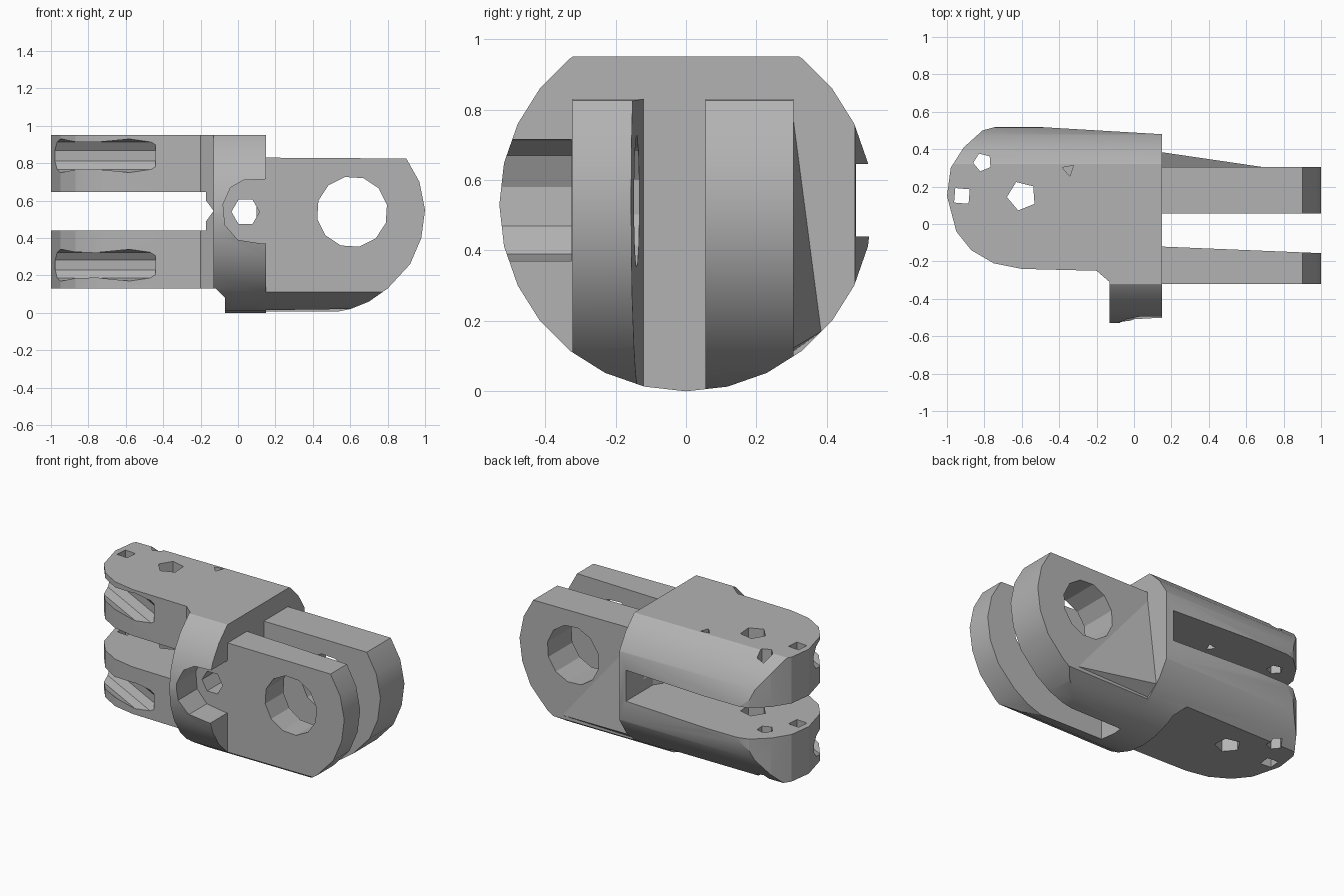
import bpy, bmesh, math
from mathutils import Matrix, Vector

cube = bpy.data.objects.get("Cube")
if cube:
    bpy.data.objects.remove(cube, do_unlink=True)

grey = bpy.data.materials.new("plain grey")
grey.use_nodes = True
grey.diffuse_color = (0.45, 0.45, 0.45, 1)
grey.node_tree.nodes["Principled BSDF"].inputs["Base Color"].default_value = grey.diffuse_color


def add_object(name, bm):
    bmesh.ops.recalc_face_normals(bm, faces=bm.faces)
    mesh = bpy.data.meshes.new(name)
    bm.to_mesh(mesh)
    bm.free()
    mesh.materials.append(grey)
    obj = bpy.data.objects.new(name, mesh)
    bpy.context.collection.objects.link(obj)
    return obj


def prism(name, pts, axis, lo, hi):
    """Extrude a 2D outline along the given axis."""
    def place(p, d):
        return {"x": (d, *p), "y": (p[0], d, p[1]), "z": (*p, d)}[axis]
    bm = bmesh.new()
    rings = [[bm.verts.new(place(p, d)) for p in pts] for d in (lo, hi)]
    for ring in rings:
        bm.faces.new(ring)
    a, b = rings
    for i in range(len(pts)):
        j = (i + 1) % len(pts)
        bm.faces.new((a[i], a[j], b[j], b[i]))
    return add_object(name, bm)


def circle(cx, cy, r, sides, turn=0.0):
    return [(cx + r * math.cos(turn + math.tau * i / sides),
             cy + r * math.sin(turn + math.tau * i / sides)) for i in range(sides)]


def combine(obj, tool, operation="DIFFERENCE"):
    mod = obj.modifiers.new("shape", "BOOLEAN")
    mod.operation = operation
    mod.solver = "EXACT"
    mod.object = tool
    bpy.context.view_layer.objects.active = obj
    bpy.ops.object.modifier_apply(modifier=mod.name)
    bpy.data.objects.remove(tool, do_unlink=True)


def round_clip(obj):
    combine(obj, prism("barrel", circle(0, 0.53, 0.53, 28), "x", -1.2, 1.2), "INTERSECT")


# Body: plan outline clipped by a round barrel
plan = [(-1, 0.15), (-0.98, 0.3), (-0.91, 0.41), (-0.81, 0.5), (-0.7, 0.53),
        (0.15, 0.48), (0.15, -0.6), (-0.13, -0.6), (-0.13, -0.31), (-0.2, -0.25),
        (-0.6, -0.24), (-0.75, -0.21), (-0.87, -0.14), (-0.95, -0.04)]
body = prism("body", plan, "z", -0.1, 0.95)
round_clip(body)

# Flat underside of the rear fork
combine(body, prism("underside", [(-1.2, -0.2), (-0.07, -0.2), (-0.07, 0.08),
                                  (-0.12, 0.13), (-1.2, 0.13)], "y", -1, 1))

# Slot between the rear fork arms, running deeper at the back
slot = [(-1.2, -1), (-0.17, -1), (-0.17, -0.2), (0.1, 0.2), (0.1, 1), (-1.2, 1)]
combine(body, prism("slot", slot, "z", 0.44, 0.645))
mouth = [(-0.3, 0.44), (-0.2, 0.45), (-0.13, 0.545), (-0.2, 0.64), (-0.3, 0.645)]
combine(body, prism("slot_mouth", mouth, "y", -0.7, 0.0))

# Pocket in the side boss, open towards the front lugs, with a cross hole
pocket = [(0.3, 0.37), (0.13, 0.37), (0.0, 0.39), (-0.07, 0.47), (-0.08, 0.58),
          (-0.04, 0.67), (0.03, 0.71), (0.3, 0.72)]
combine(body, prism("pocket", pocket, "y", -0.8, -0.325))
combine(body, prism("cross_hole", circle(0.04, 0.54, 0.075, 6), "y", -0.6, 0.3))

# Vertical pin holes through the fork arms
for x, y, r, sides, bottom in ((-0.6, 0.15, 0.08, 5, -0.1), (-0.81, 0.33, 0.05, 5, -0.1),
                               (-0.92, 0.15, 0.055, 4, -0.1), (-0.35, 0.29, 0.035, 3, 0.6)):
    combine(body, prism("pin_hole", circle(x, y, r, sides, 0.7), "z", bottom, 1.2))

# Scooped grooves around the rounded fork ends
start, end = Vector((-1.03, 0.0, 0)), Vector((-0.47, -0.3, 0))
for z, r in ((0.84, 0.09), (0.255, 0.085)):
    bm = bmesh.new()
    spin = (end - start).to_track_quat("Z", "Y").to_matrix().to_4x4()
    centre = (start + end) / 2 + Vector((0, 0, z))
    bmesh.ops.create_cone(bm, cap_ends=True, segments=10, radius1=r, radius2=r,
                          depth=(end - start).length,
                          matrix=Matrix.Translation(centre) @ spin)
    combine(body, add_object("groove", bm))

# Two front lugs with rounded ends and an eye hole
side = [(0.1, -0.01), (0.5, 0), (0.6, 0.02), (0.7, 0.06), (0.8, 0.13), (0.92, 0.26),
        (0.98, 0.4), (1, 0.55), (0.97, 0.7), (0.9, 0.825), (0.1, 0.83)]
lug_plans = {"right_lug": [(0.13, -0.322), (1.1, -0.322), (1.1, -0.16), (0.13, -0.12)],
             "left_lug": [(0.13, 0.055), (1.1, 0.055), (1.1, 0.305), (0.13, 0.305)]}
parts = [body]
for name, outline in lug_plans.items():
    lug = prism(name, outline, "z", -0.2, 1)
    combine(lug, prism("side_outline", side, "y", -1, 1), "INTERSECT")
    round_clip(lug)
    combine(lug, prism("eye_hole", circle(0.61, 0.54, 0.19, 12, 0.2), "y", -1, 1))
    parts.append(lug)

# Sloping gusset on the outer face of the left lug
bm = bmesh.new()
corners = [(0.14, 0.3, 0.82), (0.14, 0.3, 0.11), (0.14, 0.385, 0.17), (0.72, 0.3, 0.12)]
bmesh.ops.convex_hull(bm, input=[bm.verts.new(c) for c in corners])
gusset = add_object("gusset", bm)
combine(gusset, prism("eye_clear", circle(0.61, 0.54, 0.19, 12, 0.2), "y", -1, 1))
parts.append(gusset)

# Smooth the rounded surfaces, keep the corners crisp
bpy.ops.object.select_all(action="DESELECT")
for obj in parts:
    obj.select_set(True)
bpy.context.view_layer.objects.active = body
bpy.ops.object.shade_smooth_by_angle(angle=math.radians(20))
